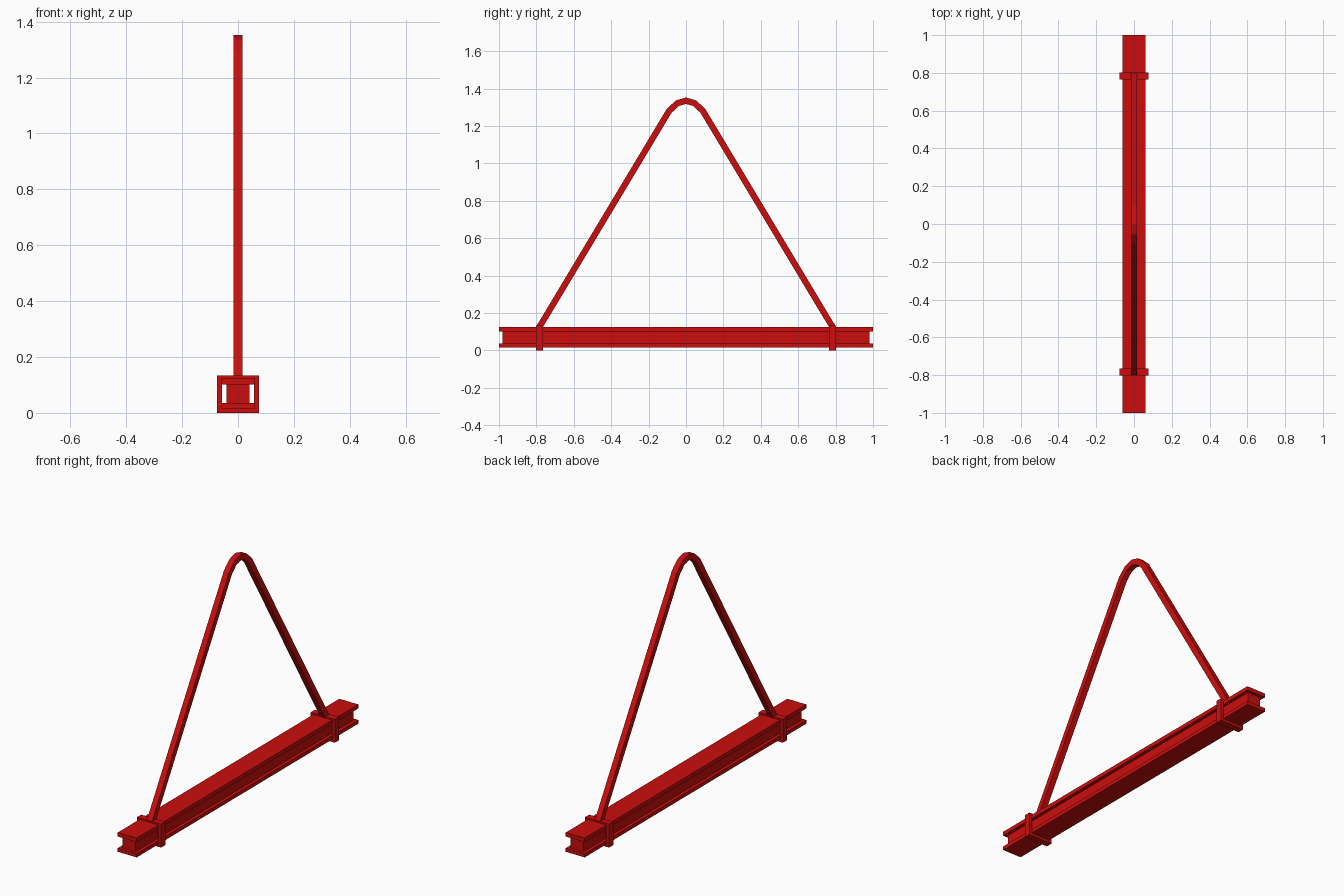
import bpy, bmesh
from mathutils import Vector

if "Cube" in bpy.data.objects:
    bpy.data.objects.remove(bpy.data.objects["Cube"])

red = bpy.data.materials.new("red_paint")
red.diffuse_color = (0.6, 0.004, 0.004, 1)
red.use_nodes = True
red.node_tree.nodes["Principled BSDF"].inputs["Base Color"].default_value = red.diffuse_color


def finish(name, bm):
    bmesh.ops.recalc_face_normals(bm, faces=bm.faces[:])
    me = bpy.data.meshes.new(name)
    bm.to_mesh(me)
    bm.free()
    me.materials.append(red)
    ob = bpy.data.objects.new(name, me)
    bpy.context.collection.objects.link(ob)
    return ob


def box(name, x, y, z):
    bm = bmesh.new()
    bmesh.ops.create_cube(bm, size=1)
    for v in bm.verts:
        v.co = [(a + b) / 2 + c * (b - a) for (a, b), c in zip((x, y, z), v.co)]
    return finish(name, bm)


def collar(name, y0, y1):
    # closed rectangular ring around the beam
    bm = bmesh.new()
    rings = []
    for y in (y0, y1):
        for w, lo, hi in ((0.076, 0, 0.133), (0.058, 0.017, 0.122)):
            rings.append([bm.verts.new((x, y, z)) for x, z in
                          ((-w, lo), (w, lo), (w, hi), (-w, hi))])
    fo, fi, bo, bi = rings
    for a, b in ((fo, fi), (fi, bi), (bi, bo), (bo, fo)):
        for i in range(4):
            j = (i + 1) % 4
            bm.faces.new((a[i], a[j], b[j], b[i]))
    return finish(name, bm)


def sling(name, path, half):
    # square bar swept along a path in the yz plane with mitred joints
    pts = [Vector((0, y, z)) for y, z in path]
    bm = bmesh.new()
    rings = []
    for i, p in enumerate(pts):
        a = (p - pts[i - 1]).normalized() if i else (pts[1] - p).normalized()
        b = (pts[i + 1] - p).normalized() if i < len(pts) - 1 else a
        t = (a + b).normalized()
        n = Vector((0, -t.z, t.y)) * (half / t.dot(a))
        rings.append([bm.verts.new(p + n * s + Vector((x * half, 0, 0)))
                      for x, s in ((-1, -1), (1, -1), (1, 1), (-1, 1))])
    for r, s in zip(rings, rings[1:]):
        for i in range(4):
            j = (i + 1) % 4
            bm.faces.new((r[i], r[j], s[j], s[i]))
    bm.faces.new(rings[0])
    bm.faces.new(rings[-1])
    return finish(name, bm)


# I-beam: two flanges and a thick, slightly shorter web
box("beam_bottom_flange", (-0.06, 0.06), (-1, 1), (0.015, 0.036))
box("beam_top_flange", (-0.06, 0.06), (-1, 1), (0.102, 0.125))
box("beam_web", (-0.041, 0.041), (-0.982, 0.982), (0.036, 0.102))

# clamps near both ends
for side, s in (("front", -1), ("back", 1)):
    collar(side + "_collar", *sorted((s * 0.765, s * 0.803)))

# lifting sling, bent over at the apex
left = [(-0.787, 0.12), (-0.09, 1.281), (-0.046, 1.322)]
path = left + [(0, 1.335)] + [(-y, z) for y, z in reversed(left)]
sling("lifting_sling", path, 0.0165)
